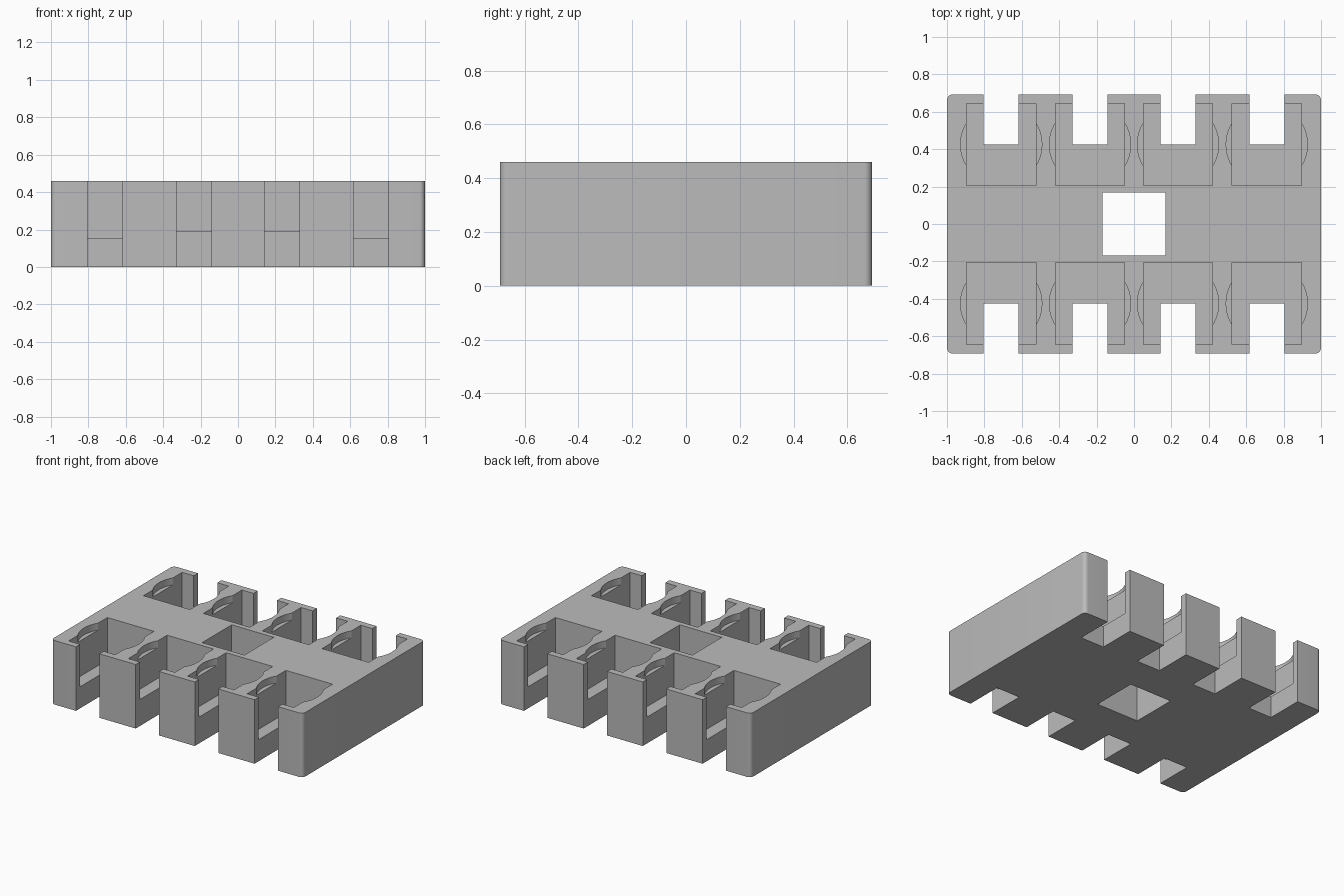
import bpy, bmesh
from mathutils import Matrix, Vector

if "Cube" in bpy.data.objects:
    bpy.data.objects.remove(bpy.data.objects["Cube"])

HALF_DEPTH, HEIGHT = 0.6925, 0.46
COLUMNS = (-0.71, -0.235, 0.235, 0.71)
ROW_Y = 0.425
ABOVE = 0.6


def add_box(bm, low, high):
    low, high = Vector(low), Vector(high)
    matrix = Matrix.Translation((low + high) / 2) @ Matrix.Diagonal((*(high - low), 1))
    bmesh.ops.create_cube(bm, size=1, matrix=matrix)


def make_object(name, bm):
    mesh = bpy.data.meshes.new(name)
    bm.to_mesh(mesh)
    bm.free()
    obj = bpy.data.objects.new(name, mesh)
    bpy.context.collection.objects.link(obj)
    return obj


def cut(target, bm, name):
    cutter = make_object(name, bm)
    cutter.hide_render = True
    mod = target.modifiers.new(name, "BOOLEAN")
    mod.operation = "DIFFERENCE"
    mod.solver = "EXACT"
    mod.object = cutter
    bpy.context.view_layer.objects.active = target
    bpy.ops.object.modifier_apply(modifier=name)
    bpy.data.objects.remove(cutter)


# Block with rounded upright corners
bm = bmesh.new()
add_box(bm, (-1, -HALF_DEPTH, 0), (1, HALF_DEPTH, HEIGHT))
upright = [e for e in bm.edges if abs(e.verts[0].co.z - e.verts[1].co.z) > 0.1]
bmesh.ops.bevel(bm, geom=upright, offset=0.03, segments=8, profile=0.5, affect="EDGES")
block = make_object("holder_block", bm)

# Rectangular pockets, deeper in the outer columns
bm = bmesh.new()
for x in COLUMNS:
    floor = 0.155 if abs(x) > 0.5 else 0.19
    for side in (-1, 1):
        y = side * ROW_Y
        add_box(bm, (x - 0.185, y - 0.22, floor), (x + 0.185, y + 0.22, ABOVE))
cut(block, bm, "pocket_cutter")

# Shallow round finger notches at the pocket rims
bm = bmesh.new()
for x in COLUMNS:
    for side in (-1, 1):
        bmesh.ops.create_cone(bm, cap_ends=True, segments=64, radius1=0.2175,
                              radius2=0.2175, depth=0.2,
                              matrix=Matrix.Translation((x, side * ROW_Y, HEIGHT + 0.05)))
cut(block, bm, "notch_cutter")

# Open slots through the edges, and the square centre hole
bm = bmesh.new()
for x in COLUMNS:
    for side in (-1, 1):
        y1, y2 = sorted((side * ROW_Y, side * 0.9))
        add_box(bm, (x - 0.0935, y1, -0.1), (x + 0.0935, y2, ABOVE))
add_box(bm, (-0.1675, -0.1675, -0.1), (0.1675, 0.1675, ABOVE))
cut(block, bm, "slot_cutter")

# Plain grey finish
grey = bpy.data.materials.new("plain_grey")
grey.use_nodes = True
colour = (0.5, 0.5, 0.5, 1)
grey.diffuse_color = colour
grey.node_tree.nodes["Principled BSDF"].inputs["Base Color"].default_value = colour
block.data.materials.clear()
block.data.materials.append(grey)

bpy.ops.object.select_all(action="DESELECT")
block.select_set(True)
bpy.context.view_layer.objects.active = block
bpy.ops.object.shade_smooth_by_angle()
